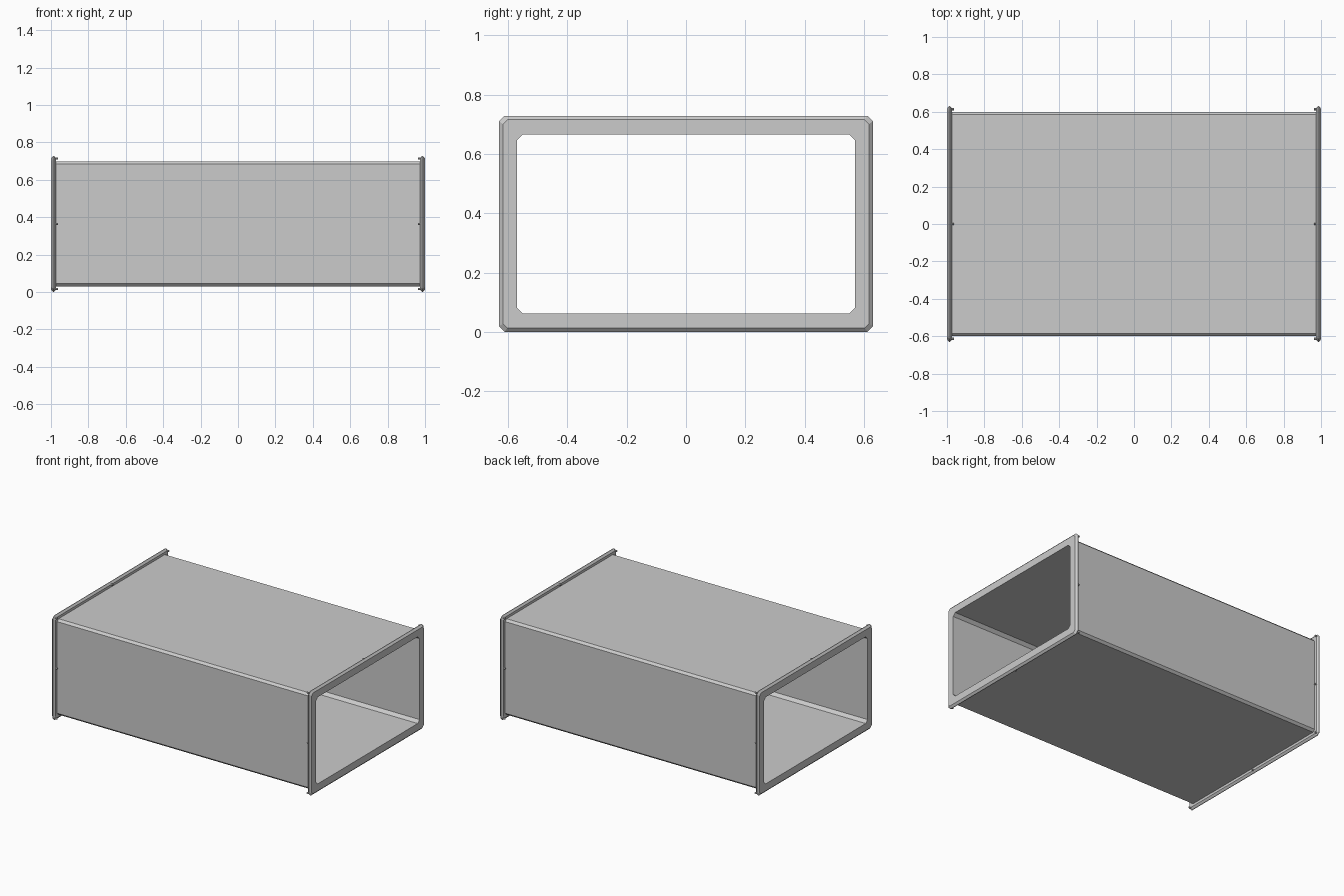
import bpy, bmesh
from mathutils import Matrix, Vector

old = bpy.data.objects.get("Cube")
if old:
    bpy.data.objects.remove(old, do_unlink=True)

MID = 0.364            # height of the duct axis
INNER = (0.57, 0.302, 0.02)    # half width, half height, corner cut
OUTER = (0.60, 0.334, 0.015)
RIM = (0.63, 0.364, 0.018)
RIM_FACE = (0.617, 0.351, 0.015)

grey = bpy.data.materials.new("sheet metal grey")
grey.use_nodes = True
colour = (0.6, 0.6, 0.6, 1)
grey.diffuse_color = colour
grey.node_tree.nodes["Principled BSDF"].inputs["Base Color"].default_value = colour


def ring(bm, x, size):
    """Rectangle with cut corners, standing across the duct at x."""
    w, h, c = size
    quarter = [(w, h - c), (w - c, h)]
    pts = quarter + [(-y, z) for y, z in reversed(quarter)]
    pts += [(-y, -z) for y, z in pts]
    return [bm.verts.new((x, y, MID + z)) for y, z in pts]


def finish(bm, name):
    bmesh.ops.recalc_face_normals(bm, faces=bm.faces)
    mesh = bpy.data.meshes.new(name)
    bm.to_mesh(mesh)
    bm.free()
    mesh.materials.append(grey)
    obj = bpy.data.objects.new(name, mesh)
    bpy.context.collection.objects.link(obj)
    return obj


def closed_loft(name, sections):
    """Skin a loop of rings into a closed hollow body."""
    bm = bmesh.new()
    rings = [ring(bm, x, size) for x, size in sections]
    for a, b in zip(rings, rings[1:] + rings[:1]):
        for i in range(len(a)):
            j = (i + 1) % len(a)
            bm.faces.new((a[i], a[j], b[j], b[i]))
    return finish(bm, name)


# Hollow duct body
closed_loft("duct_body", [(-0.985, OUTER), (0.985, OUTER), (0.985, INNER), (-0.985, INNER)])

for side, label in ((1, "left"), (-1, "right")):
    # End flange with bevelled rim
    closed_loft(label + "_flange", [
        (side * 1.0, INNER), (side * 1.0, RIM_FACE), (side * 0.988, RIM),
        (side * 0.984, RIM), (side * 0.973, RIM_FACE), (side * 0.973, INNER)])

    # Small bolts behind the flange, at the corners and mid-edges
    bm = bmesh.new()
    for u in (-1, 0, 1):
        for v in (-1, 0, 1):
            if u or v:
                place = Matrix.Translation(Vector((side * 0.97, u * 0.614, MID + v * 0.349)))
                turn = Matrix.Rotation(1.5708, 4, "Y")
                bmesh.ops.create_cone(bm, cap_ends=True, segments=6, radius1=0.006,
                                      radius2=0.006, depth=0.014, matrix=place @ turn)
    finish(bm, label + "_flange_bolts")
